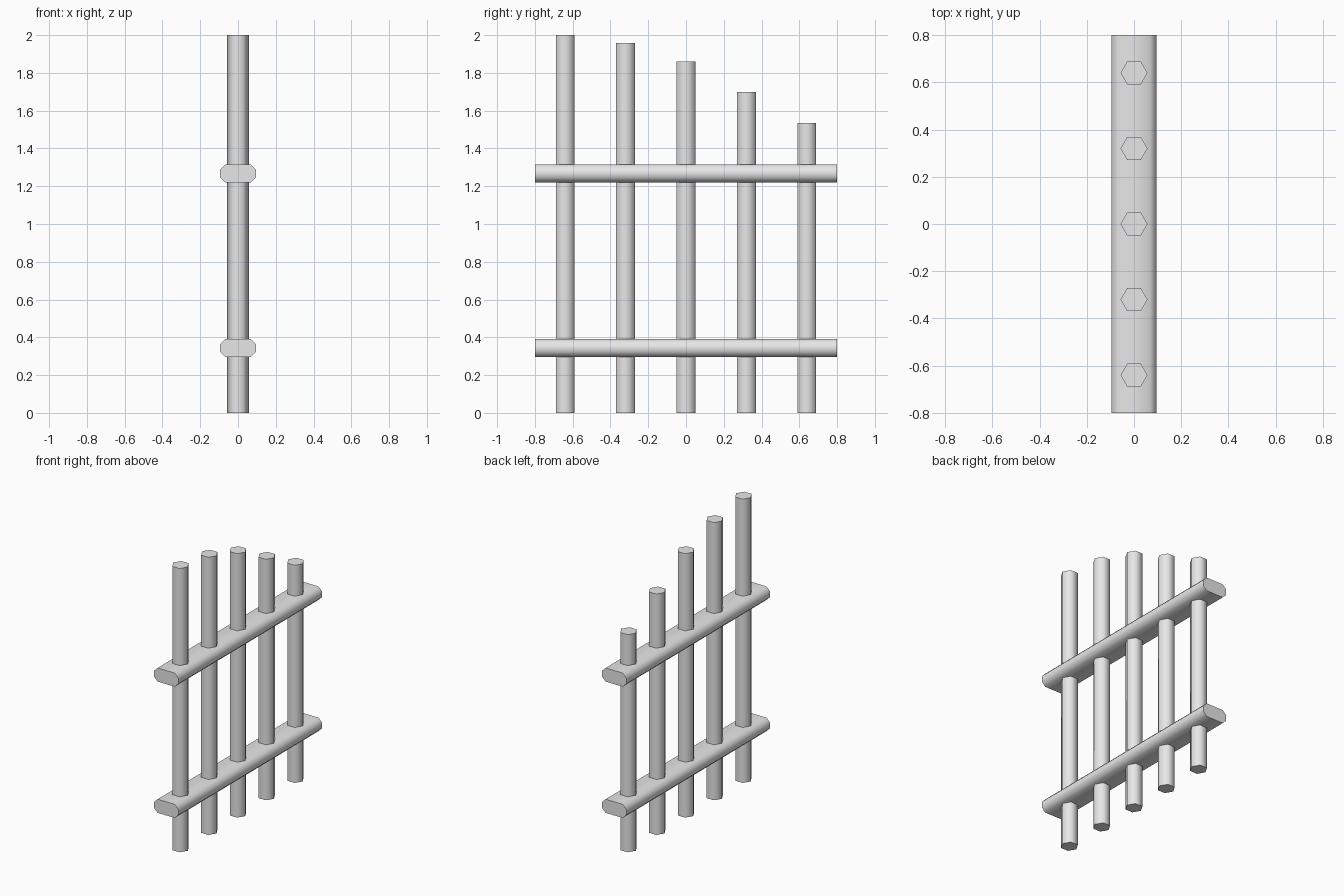
import bpy, bmesh, math
from mathutils import Vector

if "Cube" in bpy.data.objects:
    bpy.data.objects.remove(bpy.data.objects["Cube"])

grey = bpy.data.materials.new("light grey")
grey.diffuse_color = (0.8, 0.8, 0.8, 1)
grey.use_nodes = True
grey.node_tree.nodes["Principled BSDF"].inputs["Base Color"].default_value = grey.diffuse_color


def prism(name, profile, offset):
    """Extrude a closed profile along an offset, smooth sides and sharp ends."""
    bm = bmesh.new()
    face = bm.faces.new([bm.verts.new(p) for p in profile])
    ext = bmesh.ops.extrude_face_region(bm, geom=[face], use_keep_orig=True)
    moved = [v for v in ext["geom"] if isinstance(v, bmesh.types.BMVert)]
    bmesh.ops.translate(bm, verts=moved, vec=Vector(offset))
    bmesh.ops.recalc_face_normals(bm, faces=bm.faces)
    mesh = bpy.data.meshes.new(name)
    bm.to_mesh(mesh)
    bm.free()
    mesh.materials.append(grey)
    ob = bpy.data.objects.new(name, mesh)
    bpy.context.collection.objects.link(ob)
    bpy.ops.object.select_all(action='DESELECT')
    ob.select_set(True)
    bpy.context.view_layer.objects.active = ob
    bpy.ops.object.shade_smooth_by_angle(angle=math.radians(65))
    return ob


# Hexagonal pickets, falling in height towards the back
R = 0.057
for i, top in enumerate((2.0, 1.957, 1.86, 1.698, 1.534)):
    y = -0.64 + 0.32 * i
    hexagon = [(R * math.cos(math.pi * k / 3), y + R * math.sin(math.pi * k / 3), 0)
               for k in range(6)]
    prism(f"picket_{i + 1}", hexagon, (0, 0, top))

# Chamfered horizontal rails
W, H, C = 0.095, 0.048, 0.028
half = [(W, -H + C), (W, H - C), (W - C, H), (-W + C, H)]
octagon = half + [(-x, -z) for x, z in half]
for name, zc in (("lower_rail", 0.343), ("upper_rail", 1.268)):
    prism(name, [(x, -0.8, zc + z) for x, z in octagon], (0, 1.6, 0))
